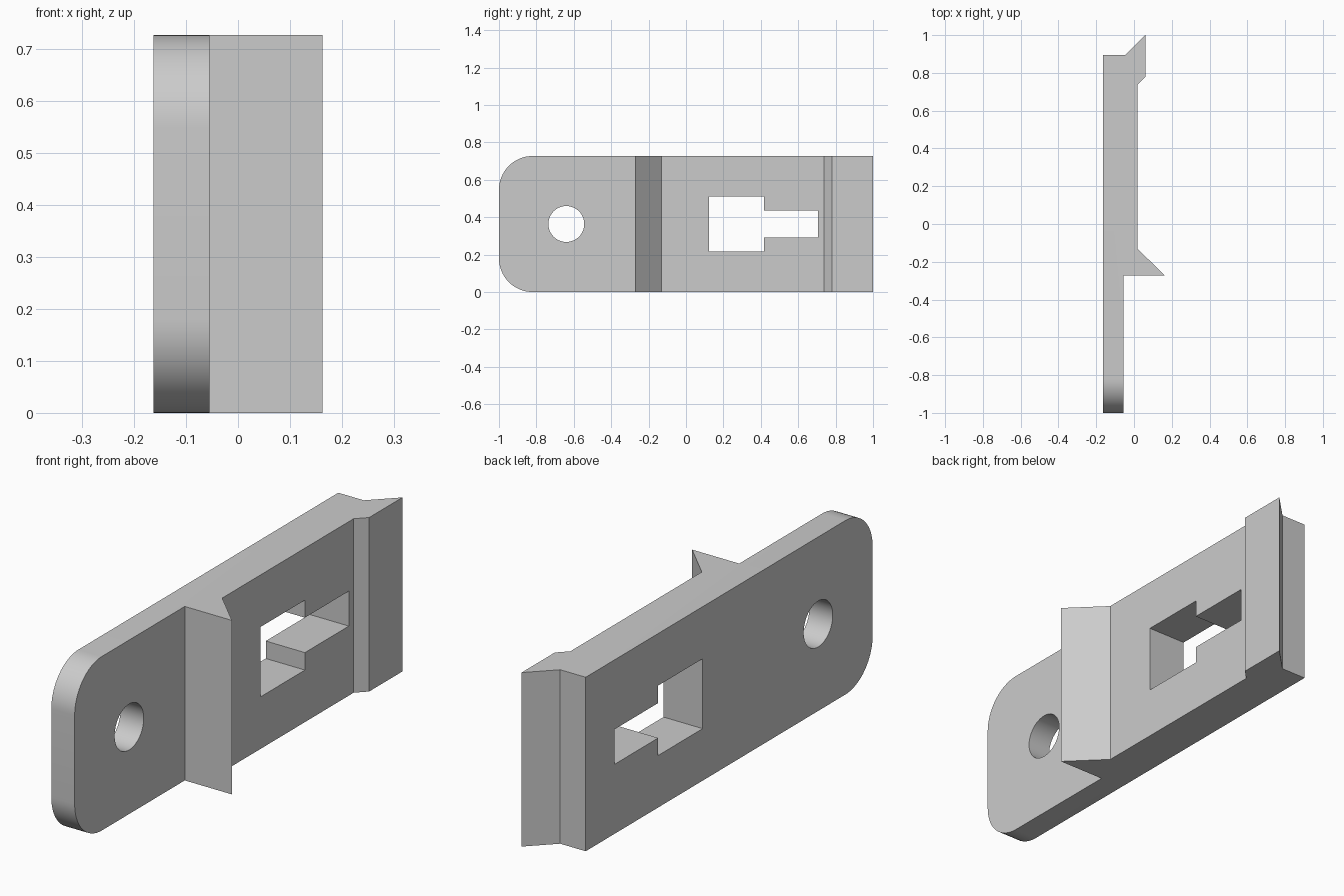
import bpy, bmesh, math
from mathutils import Vector

cube = bpy.data.objects.get("Cube")
if cube:
    bpy.data.objects.remove(cube, do_unlink=True)

HEIGHT = 0.727
MID = HEIGHT / 2

grey = bpy.data.materials.new("plain grey")
grey.use_nodes = True
colour = (0.6, 0.6, 0.6, 1)
grey.diffuse_color = colour
grey.node_tree.nodes["Principled BSDF"].inputs["Base Color"].default_value = colour


def prism(name, points, direction, round_front=0):
    """Extrude a closed outline, optionally rounding its front corners."""
    bm = bmesh.new()
    face = bm.faces.new([bm.verts.new(p) for p in points])
    out = bmesh.ops.extrude_face_region(bm, geom=[face])
    moved = [v for v in out["geom"] if isinstance(v, bmesh.types.BMVert)]
    bmesh.ops.translate(bm, verts=moved, vec=Vector(direction))
    bmesh.ops.recalc_face_normals(bm, faces=bm.faces)
    if round_front:
        front = min(v.co.y for v in bm.verts)
        edges = [e for e in bm.edges
                 if all(abs(v.co.y - front) < 1e-4 for v in e.verts)
                 and abs(e.verts[0].co.x - e.verts[1].co.x) > 0.01]
        bmesh.ops.bevel(bm, geom=edges, offset=round_front, segments=16,
                        profile=0.5, affect='EDGES')
    mesh = bpy.data.meshes.new(name)
    bm.to_mesh(mesh)
    bm.free()
    obj = bpy.data.objects.new(name, mesh)
    bpy.context.collection.objects.link(obj)
    mesh.materials.append(grey)
    return obj


# Plate with the stop fin, raised lip and notched end
outline = [(-0.163, -1), (-0.055, -1), (-0.055, -0.273), (0.163, -0.273),
           (0.018, -0.13), (0.018, 0.738), (0.06, 0.78), (0.06, 1),
           (-0.045, 0.895), (-0.163, 0.895)]
plate = prism("latch_plate", [(x, y, 0) for x, y in outline],
              (0, 0, HEIGHT), round_front=0.18)

# Round screw hole
hole = [(-0.4, -0.64 + 0.096 * math.cos(a), MID + 0.096 * math.sin(a))
        for a in (math.tau * i / 48 for i in range(48))]
# Keyhole slot: wide opening with a narrow channel behind
half_slot = [(0.123, 0.146), (0.416, 0.146), (0.416, 0.073), (0.706, 0.073)]
slot = [(-0.4, y, MID + h) for y, h in half_slot]
slot += [(-0.4, y, MID - h) for y, h in reversed(half_slot)]

bpy.ops.object.select_all(action='DESELECT')
plate.select_set(True)
bpy.context.view_layer.objects.active = plate
for name, points in (("screw_hole_cutter", hole), ("slot_cutter", slot)):
    cutter = prism(name, points, (0.8, 0, 0))
    cutter.hide_render = True
    mod = plate.modifiers.new(name, 'BOOLEAN')
    mod.operation = 'DIFFERENCE'
    mod.solver = 'EXACT'
    mod.object = cutter
    bpy.ops.object.modifier_apply(modifier=mod.name)
    bpy.data.objects.remove(cutter, do_unlink=True)

bpy.ops.object.shade_smooth_by_angle(angle=math.radians(30))
